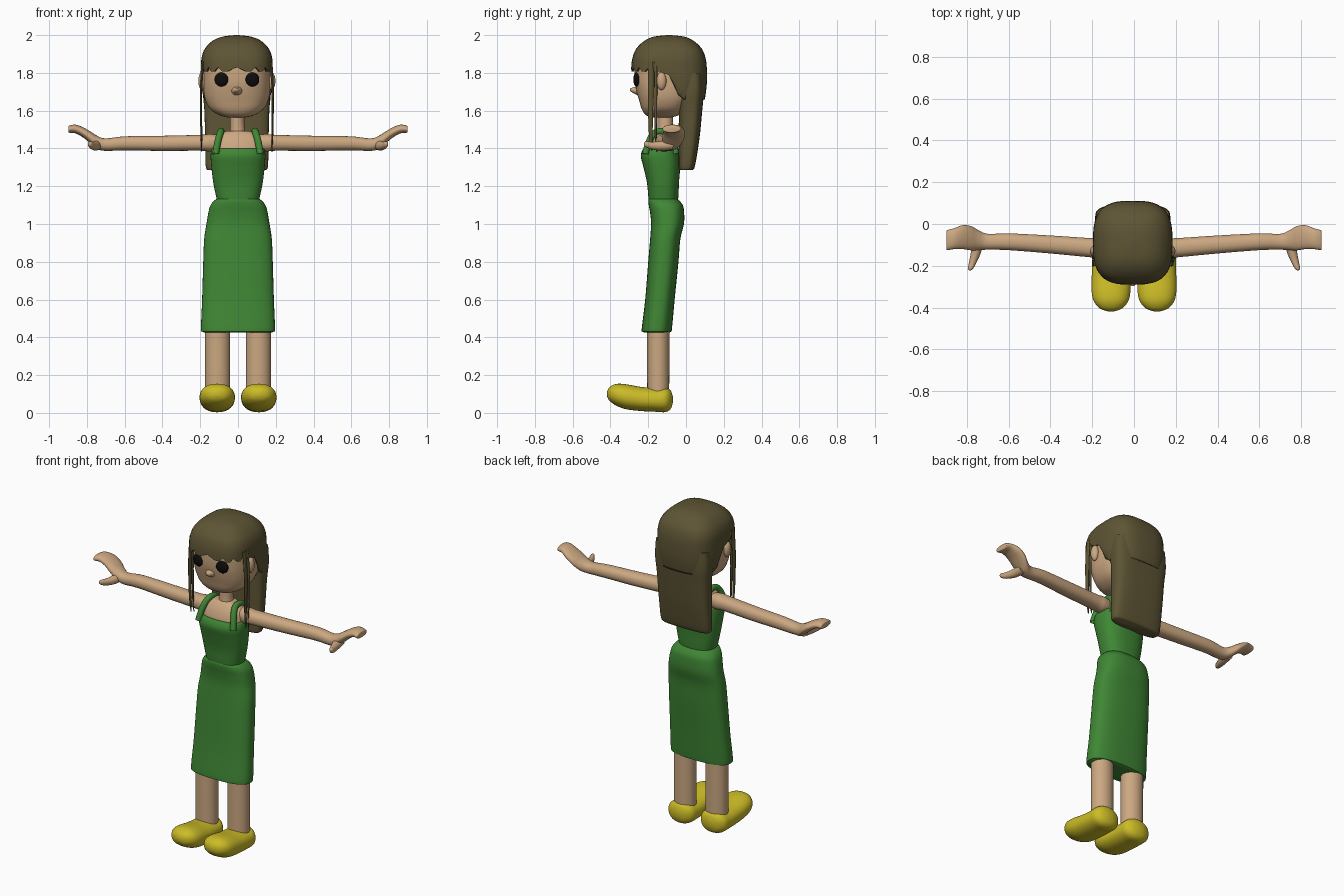
import bpy, bmesh, math
from mathutils import Vector

SEG = 48
HX = -0.006  # head is slightly off centre


def material(name, rgb):
    m = bpy.data.materials.new(name)
    m.diffuse_color = (*rgb, 1)
    return m


SKIN = material("skin", (0.60, 0.39, 0.22))
GREEN = material("green cloth", (0.05, 0.24, 0.035))
HAIR = material("hair", (0.11, 0.09, 0.035))
YELLOW = material("yellow", (0.60, 0.50, 0.02))
BLACK = material("black", (0.004, 0.004, 0.004))


def catmull(p, sub):
    """Resample rows smoothly through every given row."""
    out = []
    for i in range(len(p) - 1):
        a, b, c, d = p[max(i - 1, 0)], p[i], p[i + 1], p[min(i + 2, len(p) - 1)]
        for k in range(sub):
            t = k / sub
            out.append([0.5 * (2 * q + (r - o) * t + (2 * o - 5 * q + 4 * r - s) * t * t
                               + (3 * q - o - 3 * r + s) * t ** 3)
                        for o, q, r, s in zip(a, b, c, d)])
    return out + [list(p[-1])]


def finish(bm, name, mat, mirror=False, offset=0.0):
    bmesh.ops.recalc_face_normals(bm, faces=bm.faces)
    me = bpy.data.meshes.new(name)
    bm.to_mesh(me)
    bm.free()
    me.materials.append(mat)
    me.shade_smooth()
    me.set_sharp_from_angle(angle=math.radians(50))
    ob = bpy.data.objects.new(name, me)
    bpy.context.collection.objects.link(ob)
    ob.location.x = offset
    if mirror:
        ob.modifiers.new("mirror", 'MIRROR').use_mirror_merge = False
    return ob


def loft(name, rows, mat, axis='z', n=2.0, sub=4, mirror=False, offset=0.0,
         warp=None, open_start=False, seg=SEG):
    """Superellipse rings; row = (position on axis, centre 1, centre 2, radius 1, radius 2)."""
    bm = bmesh.new()
    rings = []
    for t, c1, c2, r1, r2 in catmull(rows, sub):
        ring = []
        for i in range(seg):
            a = 2 * math.pi * i / seg
            u, v = math.cos(a), math.sin(a)
            u = c1 + max(r1, 0.002) * math.copysign(abs(u) ** (2 / n), u)
            v = c2 + max(r2, 0.002) * math.copysign(abs(v) ** (2 / n), v)
            co = Vector({'z': (u, v, t), 'x': (t, u, v), 'y': (u, t, v)}[axis])
            ring.append(bm.verts.new(warp(co, i) if warp else co))
        rings.append(ring)
    for r, s in zip(rings, rings[1:]):
        for i in range(seg):
            j = (i + 1) % seg
            bm.faces.new((r[i], r[j], s[j], s[i]))
    if not open_start:
        bm.faces.new(rings[0])
    bm.faces.new(rings[-1])
    if warp:
        bmesh.ops.remove_doubles(bm, verts=bm.verts, dist=0.003)
    return finish(bm, name, mat, mirror, offset)


def ball(name, loc, scale, mat, rot=0.0, mirror=True, offset=0.0):
    bm = bmesh.new()
    bmesh.ops.create_uvsphere(bm, u_segments=24, v_segments=16, radius=1)
    c, s = math.cos(rot), math.sin(rot)
    for v in bm.verts:
        x, y, z = v.co.x * scale[0], v.co.y * scale[1], v.co.z * scale[2]
        v.co = Vector((c * x - s * y, s * x + c * y, z)) + Vector(loc)
    return finish(bm, name, mat, mirror, offset)


# Legs and shoes
loft("leg", [(0.08, 0.108, -0.147, 0.066, 0.058), (0.55, 0.108, -0.147, 0.066, 0.06)],
     SKIN, mirror=True)
loft("shoe", [(-0.418, 0.11, 0.1, 0.015, 0.012), (-0.405, 0.11, 0.1, 0.052, 0.036),
              (-0.37, 0.11, 0.096, 0.082, 0.057), (-0.32, 0.11, 0.086, 0.093, 0.066),
              (-0.24, 0.11, 0.074, 0.092, 0.064), (-0.16, 0.11, 0.069, 0.09, 0.063),
              (-0.11, 0.11, 0.07, 0.085, 0.066), (-0.082, 0.11, 0.07, 0.058, 0.05),
              (-0.07, 0.11, 0.07, 0.02, 0.018)], YELLOW, axis='y', n=2.2, mirror=True)

# Dress
loft("skirt", [(0.425, 0, -0.155, 0.17, 0.06), (0.43, 0, -0.155, 0.19, 0.076),
               (0.45, 0, -0.154, 0.196, 0.08), (0.6, 0, -0.138, 0.19, 0.078),
               (0.8, 0, -0.12, 0.184, 0.08), (0.92, 0, -0.11, 0.179, 0.08),
               (1.0, 0, -0.098, 0.167, 0.087), (1.06, 0, -0.1, 0.157, 0.09),
               (1.1, 0, -0.107, 0.145, 0.09), (1.13, 0, -0.12, 0.118, 0.078),
               (1.14, 0, -0.12, 0.08, 0.06)], GREEN, n=2.6)
loft("bodice", [(1.1, 0, -0.12, 0.105, 0.075), (1.15, 0, -0.12, 0.117, 0.08),
                (1.22, 0, -0.122, 0.131, 0.085), (1.3, 0, -0.128, 0.141, 0.097),
                (1.36, 0, -0.136, 0.145, 0.103), (1.395, 0, -0.132, 0.14, 0.096),
                (1.4, 0, -0.13, 0.132, 0.088)], GREEN, n=2.5)

# Shoulder straps
cu = bpy.data.curves.new("strap", 'CURVE')
cu.dimensions = '3D'
cu.bevel_depth = 0.018
cu.materials.append(GREEN)
sp = cu.splines.new('NURBS')
pts = [(0.118, -0.215, 1.37), (0.11, -0.2, 1.43), (0.092, -0.175, 1.49),
       (0.088, -0.12, 1.495), (0.092, -0.07, 1.48), (0.105, -0.055, 1.37)]
sp.points.add(len(pts) - 1)
for p, co in zip(sp.points, pts):
    p.co = (*co, 1)
sp.use_endpoint_u = True
strap = bpy.data.objects.new("strap", cu)
bpy.context.collection.objects.link(strap)
strap.modifiers.new("mirror", 'MIRROR').use_mirror_merge = False

# Chest, neck and arms
loft("chest", [(1.33, 0, -0.128, 0.12, 0.075), (1.39, 0, -0.128, 0.132, 0.08),
               (1.44, 0, -0.122, 0.132, 0.072), (1.475, 0, -0.118, 0.108, 0.055),
               (1.492, 0, -0.115, 0.06, 0.042)], SKIN, n=2.5)
loft("neck", [(1.45, 0, -0.11, 0.045, 0.045), (1.52, HX / 2, -0.11, 0.038, 0.04),
              (1.63, HX, -0.11, 0.038, 0.042)], SKIN)
loft("arm", [(0.1, -0.115, 1.43, 0.04, 0.04), (0.15, -0.115, 1.43, 0.048, 0.046),
             (0.2, -0.114, 1.43, 0.046, 0.042), (0.4, -0.098, 1.427, 0.043, 0.04),
             (0.6, -0.085, 1.427, 0.04, 0.037), (0.7, -0.085, 1.42, 0.038, 0.033),
             (0.745, -0.077, 1.432, 0.048, 0.035), (0.78, -0.068, 1.457, 0.058, 0.032),
             (0.82, -0.063, 1.485, 0.057, 0.027), (0.86, -0.07, 1.503, 0.05, 0.023),
             (0.893, -0.077, 1.502, 0.048, 0.019), (0.898, -0.077, 1.5, 0.042, 0.013)],
     SKIN, axis='x', n=2.2, mirror=True, seg=32)
loft("thumb", [(-0.222, 0.785, 1.425, 0.005, 0.006), (-0.212, 0.782, 1.422, 0.013, 0.015),
               (-0.18, 0.77, 1.415, 0.019, 0.02), (-0.13, 0.755, 1.414, 0.025, 0.025),
               (-0.07, 0.745, 1.422, 0.03, 0.03)], SKIN, axis='y', mirror=True, seg=24)

# Head
loft("head", [(1.563, 0, -0.125, 0.04, 0.04), (1.575, 0, -0.125, 0.09, 0.085),
              (1.605, 0, -0.115, 0.138, 0.118), (1.65, 0, -0.105, 0.165, 0.142),
              (1.7, 0, -0.098, 0.176, 0.163), (1.76, 0, -0.095, 0.178, 0.177),
              (1.85, 0, -0.09, 0.176, 0.18), (1.92, 0, -0.09, 0.155, 0.16),
              (1.97, 0, -0.09, 0.08, 0.08)], SKIN, n=2.5, offset=HX)
loft("nose", [(-0.297, 0, 1.712, 0.006, 0.005), (-0.285, 0, 1.709, 0.016, 0.013),
              (-0.25, 0, 1.705, 0.034, 0.026)], SKIN, axis='y', offset=HX, seg=16)
ball("ear", (0.182, -0.13, 1.757), (0.022, 0.026, 0.048), SKIN, offset=HX)
ball("eye", (0.082, -0.262, 1.765), (0.037, 0.016, 0.037), BLACK, rot=0.2, offset=HX)


# Hair cap with jagged fringe and a hairline dropping behind the ears
def hairline(co, i):
    if co.y < -0.1:
        low = 1.808 + (0.022 if i % 3 == 0 else 0.0)
    else:
        low = 1.81 - 0.15 * min((co.y + 0.1) / 0.07, 1)
    co.z = max(co.z, low)
    return co


cap = loft("hair_cap", [(1.66, 0, -0.09, 0.178, 0.19), (1.74, 0, -0.09, 0.189, 0.2),
                        (1.83, 0, -0.09, 0.19, 0.2), (1.885, 0, -0.09, 0.186, 0.192),
                        (1.93, 0, -0.09, 0.168, 0.172), (1.97, 0, -0.09, 0.128, 0.13),
                        (1.992, 0, -0.09, 0.075, 0.08), (2.0, 0, -0.09, 0.01, 0.01)],
           HAIR, n=3.0, offset=HX, warp=hairline, open_start=True)
solid = cap.modifiers.new("thickness", 'SOLIDIFY')
solid.thickness = 0.012
solid.offset = -1

# Long hair down the back and thin side locks
loft("back_hair", [(1.285, 0, 0.0, 0.155, 0.035), (1.31, 0, 0.004, 0.165, 0.044),
                   (1.45, 0, 0.016, 0.168, 0.055), (1.6, 0, 0.024, 0.172, 0.062),
                   (1.7, 0, 0.028, 0.18, 0.066), (1.8, 0, 0.03, 0.175, 0.06)],
     HAIR, n=3.2, offset=HX)
for name, y, low, w in (("front_lock", -0.187, 1.39, 0.015), ("rear_lock", -0.16, 1.38, 0.008)):
    loft(name, [(low, 0.186, y + 0.006, 0.002, 0.003), (low + 0.1, 0.188, y, 0.005, w * 0.7),
                (1.7, 0.19, y, 0.006, w), (1.86, 0.18, y, 0.008, w)],
         HAIR, mirror=True, offset=HX, seg=12)
